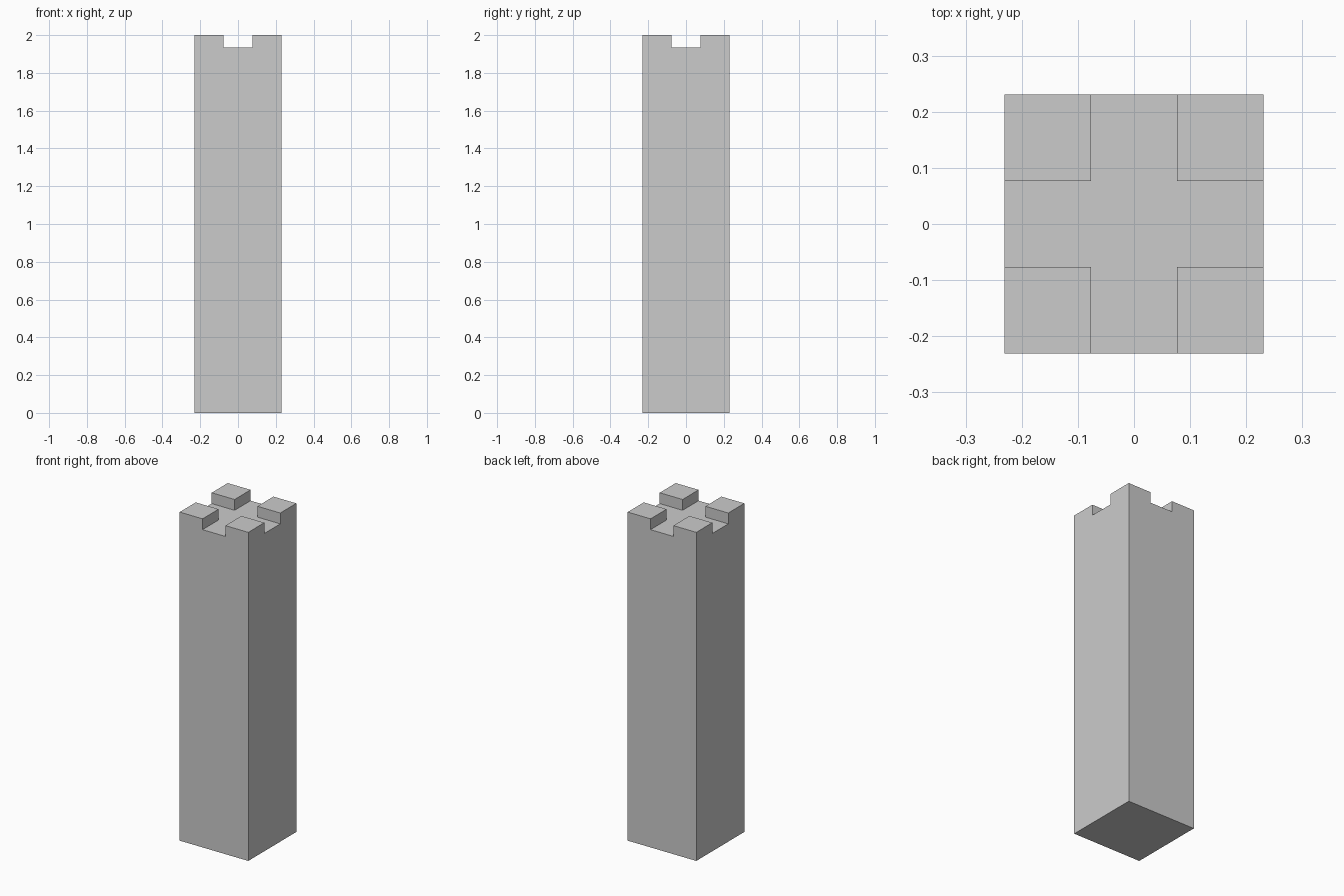
import bpy, bmesh, math

if "Cube" in bpy.data.objects:
    bpy.data.objects.remove(bpy.data.objects["Cube"])

HALF = 0.231      # half width of the square tower
FLOOR = 1.934     # height of the roof floor between the corner blocks
TOP = 2.0         # top of the corner blocks

bm = bmesh.new()

# Roof floor: 3 x 3 grid of equal squares
bmesh.ops.create_grid(bm, x_segments=3, y_segments=3, size=HALF)
bmesh.ops.translate(bm, verts=bm.verts[:], vec=(0, 0, FLOOR))
corners = [f for f in bm.faces
           if min(abs(c) for c in f.calc_center_median().xy) > HALF / 3]

# Tower walls: pull the roof outline down to the ground and close the base
rim = [e for e in bm.edges if e.is_boundary]
geom = bmesh.ops.extrude_edge_only(bm, edges=rim)["geom"]
for v in (g for g in geom if isinstance(g, bmesh.types.BMVert)):
    v.co.z = 0
bmesh.ops.contextual_create(
    bm, geom=[e for e in bm.edges if all(v.co.z == 0 for v in e.verts)])

# Battlements: raise the four corner squares
raised = bmesh.ops.extrude_discrete_faces(bm, faces=corners)["faces"]
for f in raised:
    for v in f.verts:
        v.co.z = TOP

# Merge coplanar faces into clean flat sides
bmesh.ops.recalc_face_normals(bm, faces=bm.faces[:])
bmesh.ops.dissolve_limit(bm, angle_limit=math.radians(1),
                         verts=bm.verts[:], edges=bm.edges[:])

mesh = bpy.data.meshes.new("square_tower")
bm.to_mesh(mesh)
bm.free()
tower = bpy.data.objects.new("square_tower", mesh)
bpy.context.collection.objects.link(tower)
